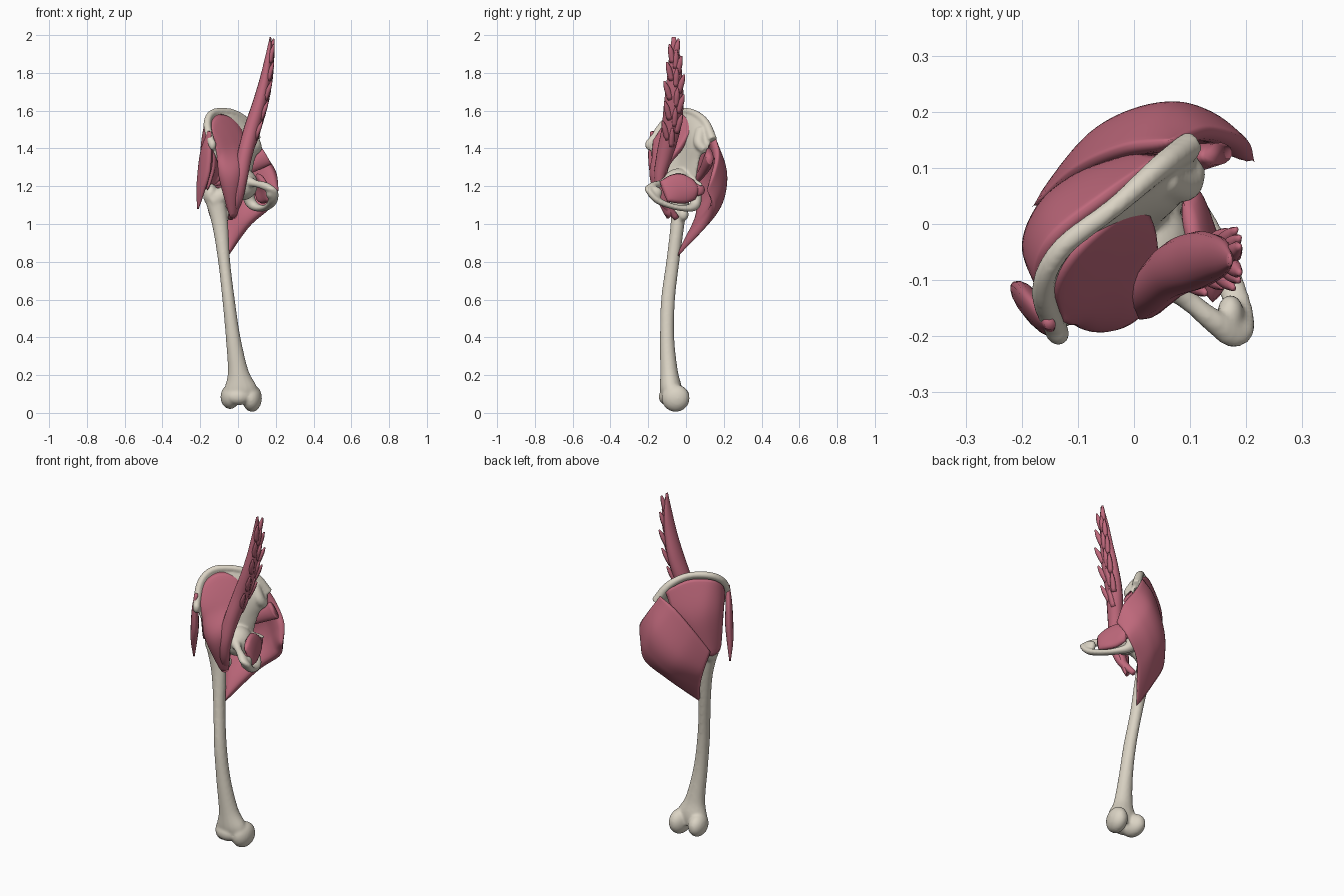
import bpy, bmesh, math, random
from mathutils import Vector, Matrix

random.seed(4)

def material(name, col):
    m = bpy.data.materials.new(name)
    m.diffuse_color = (*col, 1)
    return m

BONE = material("bone", (0.70, 0.65, 0.55))
MUSCLE = material("muscle", (0.52, 0.14, 0.20))

def catmull(pts, n):
    """Resample a list of equal-length vectors to n smooth points."""
    pts = [Vector(p) for p in pts]
    pts = [pts[0] * 2 - pts[1]] + pts + [pts[-1] * 2 - pts[-2]]
    out = []
    for k in range(n):
        s = k / (n - 1) * (len(pts) - 3)
        i = min(int(s), len(pts) - 4)
        t = s - i
        a, b, c, d = pts[i:i + 4]
        out.append((b * 2 + (c - a) * t + (a * 2 - b * 5 + c * 4 - d) * t * t
                    + (b * 3 - a - c * 3 + d) * t ** 3) * 0.5)
    return out

def ball(bm, loc, radii, rot=0):
    m = (Matrix.Translation(loc) @ Matrix.Rotation(rot, 4, 'Z')
         @ Matrix.Diagonal((*radii, 1)))
    bmesh.ops.create_icosphere(bm, subdivisions=3, radius=1, matrix=m)

def tube(bm, pts, hint=(1, 0, 0), n=28, sides=16):
    """Elliptical tube; pts are position + radius along hint + radius across."""
    path = [(Vector(p[:3]), max(p[3], .002), max(p[4], .002))
            for p in catmull([tuple(q) if len(q) == 5 else (*q, q[3]) for q in pts], n)]
    rings = []
    for i, (c, ra, rb) in enumerate(path):
        t = (path[min(i + 1, n - 1)][0] - path[max(i - 1, 0)][0]).normalized()
        a = Vector(hint)
        a = (a - t * a.dot(t)).normalized()
        b = t.cross(a)
        rings.append([bm.verts.new(c + a * ra * math.cos(w) + b * rb * math.sin(w))
                      for w in (2 * math.pi * k / sides for k in range(sides))])
    for r, s in zip(rings, rings[1:]):
        for k in range(sides):
            j = (k + 1) % sides
            bm.faces.new((r[k], r[j], s[j], s[k]))
    bm.faces.new(rings[0][::-1])
    bm.faces.new(rings[-1])

def sheet(bm, rows, plus, minus, n=26, m=26):
    """Smooth slab through a control grid, thinning to rounded borders."""
    cols = [catmull(c, n) for c in zip(*[catmull(r, m) for r in rows])]
    P = [[cols[j][i] for j in range(m)] for i in range(n)]
    layers = []
    for amount in (plus, -minus):
        L = []
        for i in range(n):
            row = []
            for j in range(m):
                di = P[min(i + 1, n - 1)][j] - P[max(i - 1, 0)][j]
                dj = P[i][min(j + 1, m - 1)] - P[i][max(j - 1, 0)]
                u, v = 2 * i / (n - 1) - 1, 2 * j / (m - 1) - 1
                f = math.sqrt(max(0, (1 - u ** 4) * (1 - v ** 4)))
                row.append(bm.verts.new(P[i][j] + di.cross(dj).normalized() * amount * f))
            L.append(row)
        for i in range(n - 1):
            for j in range(m - 1):
                bm.faces.new((L[i][j], L[i + 1][j], L[i + 1][j + 1], L[i][j + 1]))
        layers.append(L)
    bmesh.ops.remove_doubles(bm, verts=[v for L in layers for r in L for v in r], dist=1e-5)

def finish(name, bm, mat):
    bmesh.ops.recalc_face_normals(bm, faces=bm.faces)
    for f in bm.faces:
        f.smooth = True
    me = bpy.data.meshes.new(name)
    bm.to_mesh(me)
    bm.free()
    me.materials.append(mat)
    ob = bpy.data.objects.new(name, me)
    bpy.context.collection.objects.link(ob)
    return ob

def fuse(ob, voxel, rounds):
    r = ob.modifiers.new("fuse", 'REMESH')
    r.mode, r.voxel_size, r.use_smooth_shade = 'VOXEL', voxel, True
    s = ob.modifiers.new("soften", 'SMOOTH')
    s.factor, s.iterations = 0.5, rounds

HEAD = (0.0, -0.05, 1.2)

# Femur: shaft, neck, head, trochanters, condyles
bm = bmesh.new()
tube(bm, [(-.125, -.035, 1.15, .055, .045), (-.095, -.045, 1.0, .043, .037),
          (-.073, -.07, .8, .032, .035), (-.05, -.095, .6, .033, .037),
          (-.026, -.1, .4, .039, .038), (.0, -.09, .22, .055, .047),
          (.012, -.08, .13, .088, .058), (.017, -.075, .07, .095, .05)], n=50)
tube(bm, [(-.13, -.03, 1.12, .055), (-.07, -.04, 1.16, .042), (-.01, -.05, 1.195, .045)], hint=(0, 1, 0))
ball(bm, HEAD, (.062, .062, .062))
ball(bm, (-.145, -.025, 1.155), (.04, .055, .06))
ball(bm, (-.065, -.015, 1.05), (.03, .03, .035))
ball(bm, (.074, -.055, .078), (.052, .075, .073), -.15)
ball(bm, (-.042, -.055, .085), (.05, .075, .065), .15)
ball(bm, (.0, -.1, .085), (.065, .045, .045))
fuse(finish("femur", bm, BONE), .007, 8)

# Hip bone: iliac wing, crest, socket, pubic and ischial branches
crest = [(-.138, -.195, 1.42), (-.163, -.12, 1.53), (-.13, -.045, 1.59),
         (-.035, .03, 1.592), (.045, .1, 1.54), (.1, .14, 1.445)]
bm = bmesh.new()
sheet(bm, [crest,
           [(-.12, -.185, 1.36), (-.11, -.11, 1.43), (-.07, -.04, 1.45),
            (0, .01, 1.45), (.07, .055, 1.44), (.115, .11, 1.38)],
           [(-.07, -.14, 1.26), (-.06, -.1, 1.26), (-.02, -.04, 1.27),
            (.02, 0, 1.29), (.05, .03, 1.32), (.09, .075, 1.35)],
           [(-.03, -.12, 1.2), (-.02, -.09, 1.2), (.01, -.04, 1.2),
            (.04, 0, 1.2), (.05, .03, 1.2), (.055, .05, 1.2)]], .018, .018, 34, 34)
tube(bm, [(*p, r) for p, r in zip(crest, (.02, .02, .019, .018, .022, .026))], hint=(0, 0, 1))
tube(bm, [(.05, .08, 1.5, .03), (.09, .07, 1.43, .03), (.105, .1, 1.39, .024)])
ball(bm, (-.135, -.195, 1.42), (.02, .022, .03))
ball(bm, (-.07, -.14, 1.28), (.025, .022, .035))
ball(bm, (.025, -.04, 1.21), (.08, .085, .085))
tube(bm, [(.03, -.08, 1.23, .04), (.09, -.13, 1.215, .02), (.145, -.175, 1.2, .022),
          (.18, -.19, 1.175, .02, .032), (.185, -.15, 1.125, .018, .026), (.155, -.06, 1.09, .015, .024),
          (.11, .02, 1.085, .02, .026), (.07, .05, 1.11, .03), (.05, .045, 1.17, .035),
          (.04, .01, 1.22, .04)], hint=(0, .3, 1), n=60)
ball(bm, (.172, -.165, 1.165), (.025, .04, .035))
tube(bm, [(.06, .04, 1.21, .03), (.09, .07, 1.21, .015), (.115, .085, 1.205, .005)])
hip = finish("hip_bone", bm, BONE)
fuse(hip, .007, 5)

# Cutter hollowing the hip socket
bm = bmesh.new()
ball(bm, HEAD, (.068, .068, .068))
cutter = finish("socket_cutter", bm, BONE)
cutter.hide_render = True
cutter.hide_viewport = True
cut = hip.modifiers.new("socket", 'BOOLEAN')
cut.object, cut.operation = cutter, 'DIFFERENCE'

# Large buttock muscle
bm = bmesh.new()
sheet(bm, [[(.065, .15, 1.49), (.135, .17, 1.38), (.2, .15, 1.28), (.215, .11, 1.18)],
           [(-.025, .135, 1.43), (.05, .205, 1.29), (.11, .2, 1.18), (.17, .15, 1.085)],
           [(-.11, .095, 1.32), (-.06, .168, 1.17), (0, .16, 1.07), (.06, .1, .985)],
           [(-.182, .03, 1.18), (-.155, .06, 1.06), (-.115, .03, .96), (-.058, -.05, .82)]],
      .05, .008, 34, 34)
finish("gluteus_maximus", bm, MUSCLE)

# Middle and small buttock muscles
trochanter = [(-.17, -.08, 1.19), (-.19, -.05, 1.165), (-.187, -.01, 1.15),
              (-.17, .025, 1.15), (-.13, .05, 1.18)]
bm = bmesh.new()
sheet(bm, [[(-.15, -.155, 1.45), (-.175, -.09, 1.53), (-.145, -.02, 1.58),
            (-.05, .055, 1.58), (.05, .125, 1.515)],
           [(-.15, -.135, 1.34), (-.193, -.05, 1.38), (-.165, .03, 1.39),
            (-.1, .085, 1.37), (-.015, .12, 1.37)], trochanter], .05, .006)
finish("gluteus_medius", bm, MUSCLE)
bm = bmesh.new()
sheet(bm, [[(-.13, -.14, 1.4), (-.11, -.06, 1.45), (-.05, 0, 1.45), (.02, .05, 1.4)],
           [(-.13, -.11, 1.3), (-.12, -.04, 1.32), (-.08, .02, 1.32), (-.02, .04, 1.3)],
           [(-.16, -.08, 1.18), (-.165, -.05, 1.18), (-.16, -.02, 1.18), (-.15, 0, 1.19)]], .012, .015)
finish("gluteus_minimus", bm, MUSCLE)

# Iliacus filling the inside of the wing
bm = bmesh.new()
sheet(bm, [[(-.125, -.175, 1.44), (-.142, -.115, 1.53), (-.108, -.05, 1.578), (-.04, .01, 1.57), (.02, .035, 1.51)],
           [(-.11, -.18, 1.36), (-.085, -.15, 1.4), (-.04, -.1, 1.42), (0, -.06, 1.42), (.04, -.02, 1.42)],
           [(-.1, -.165, 1.24), (-.065, -.18, 1.25), (-.025, -.175, 1.26), (.01, -.15, 1.27), (.04, -.1, 1.28)],
           [(-.045, -.09, 1.04), (-.035, -.1, 1.03), (-.025, -.1, 1.03), (-.015, -.09, 1.03), (-.005, -.08, 1.04)]],
      .012, .045)
finish("iliacus", bm, MUSCLE)

# Psoas with ragged slips along its spinal edge
bm = bmesh.new()
spine = [(-.04, -.05, 1.03, .014, .015), (-.008, -.115, 1.12, .03, .025), (.01, -.14, 1.23, .037, .03),
         (.035, -.115, 1.36, .04, .042), (.072, -.08, 1.5, .042, .05), (.112, -.065, 1.63, .038, .052),
         (.142, -.06, 1.76, .029, .042), (.16, -.06, 1.88, .017, .03), (.172, -.065, 1.99, .004, .01)]
tube(bm, spine, n=50)
line = catmull(spine, 60)
for k in range(28, 57, 2):
    p = line[k]
    side = (-1, 1, .3)[k // 2 % 3] * random.uniform(.7, 1)
    a = Vector((p[0] + p[3] * .3, p[1] + side * p[4] * .5, p[2] - .06))
    b = Vector((p[0] + p[3] + .012, p[1] + side * (p[4] + .012), p[2] + .035))
    tube(bm, [(*a, .014, .016), (*a.lerp(b, .6), .012, .015), (*b, .004, .005)], n=8, sides=8)
finish("psoas_major", bm, MUSCLE)

# Strap muscle at the outer front of the hip
bm = bmesh.new()
tube(bm, [(-.15, -.178, 1.49, .012, .01), (-.168, -.162, 1.39, .045, .018), (-.18, -.148, 1.28, .052, .022),
          (-.198, -.13, 1.18, .033, .017), (-.212, -.11, 1.08, .005, .004)], hint=(.55, -.83, 0))
finish("tensor_muscle", bm, MUSCLE)

# Deep rotators: piriformis and obturator internus with its tendon
bm = bmesh.new()
tube(bm, [(.15, .125, 1.36, .05, .02), (.1, .115, 1.33, .045, .025), (.02, .09, 1.28, .03, .02),
          (-.07, .05, 1.23, .018, .014), (-.135, .0, 1.205, .008)], hint=(0, 0, 1))
finish("piriformis", bm, MUSCLE)
bm = bmesh.new()
sheet(bm, [[(.14, -.14, 1.225), (.115, -.08, 1.26), (.1, -.02, 1.265), (.088, .04, 1.235)],
           [(.155, -.125, 1.18), (.138, -.06, 1.185), (.12, 0, 1.185), (.1, .07, 1.185)],
           [(.165, -.1, 1.12), (.145, -.05, 1.11), (.12, 0, 1.11), (.1, .05, 1.13)]], .02, .02, 18, 18)
tube(bm, [(.1, .05, 1.18, .035, .015), (.085, .085, 1.18, .025, .014), (.02, .07, 1.18, .02, .014),
          (-.07, .04, 1.18, .012), (-.13, .0, 1.185, .008)], hint=(0, 0, 1))
finish("obturator_internus", bm, MUSCLE)
